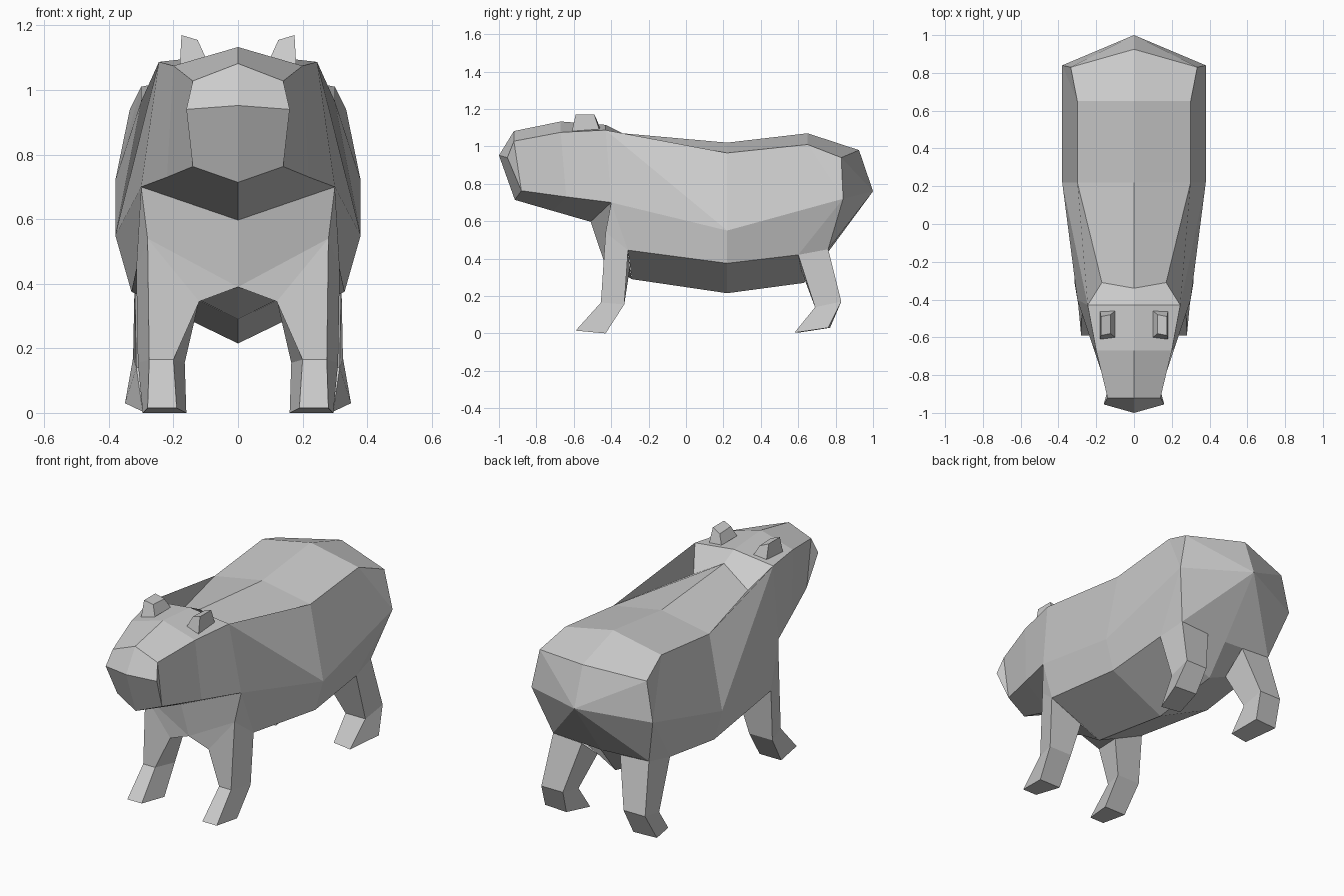
import bpy, bmesh

if "Cube" in bpy.data.objects:
    bpy.data.objects.remove(bpy.data.objects["Cube"])


def loft(bm, rings, closed=False, cap=False):
    """Skin a list of cross-sections; repeated points collapse to triangles."""
    for side in (1, -1):
        seen = {}

        def vert(p):
            if p not in seen:
                seen[p] = bm.verts.new((side * p[0], p[1], p[2]))
            return seen[p]

        def face(pts):
            vs = list(dict.fromkeys(vert(p) for p in pts))
            if len(vs) > 2 and not bm.faces.get(vs):
                bm.faces.new(vs)

        n = len(rings[0])
        for a, b in zip(rings, rings[1:]):
            for i in range(n if closed else n - 1):
                j = (i + 1) % n
                face((a[i], a[j], b[j], b[i]))
        if cap:
            face(rings[-1])


def part(name, *lofts, **options):
    """Build a mirrored object out of one or more lofts."""
    bm = bmesh.new()
    for rings in lofts:
        loft(bm, rings, **options)
    bmesh.ops.remove_doubles(bm, verts=bm.verts, dist=0.001)
    bmesh.ops.recalc_face_normals(bm, faces=bm.faces)
    mesh = bpy.data.meshes.new(name)
    bm.to_mesh(mesh)
    bm.free()
    obj = bpy.data.objects.new(name, mesh)
    bpy.context.collection.objects.link(obj)
    return obj


# Landmarks shared between neighbouring parts
brow = (.245, -.43, 1.087)
crown = (0, -.43, 1.115)
jaw = (.30, -.40, .70)
throat = (0, -.51, .597)
flank = (.38, .22, .55)
hip = (.38, .84, .72)
tail = (0, 1.0, .76)
elbow = (.315, -.31, .445)
shoulder = (.28, -.43, .54)
armpit_front = (.12, -.435, .345)
armpit_back = (.12, -.30, .35)
chest_low = (0, -.44, .39)
belly_front = (0, -.29, .29)
thigh_front = (.32, .60, .42)
thigh_back = (.30, .76, .45)

# Torso: half-sections from spine to belly, neck to tail
barrel = [
    [crown, brow, brow, jaw, elbow, belly_front],
    [(0, -.34, 1.07), (.17, -.31, .975), brow, jaw, elbow, belly_front],
    [(0, .22, 1.02), (.30, .22, .965), flank, flank, (.33, .22, .375), (0, .22, .215)],
    [(0, .65, 1.07), (.30, .65, 1.01), hip, hip, thigh_front, (0, .63, .27)],
    [(0, .925, .98), (.335, .83, .94), hip, hip, thigh_back, (0, .76, .435)],
    [tail] * 6,
]
chest = [
    [jaw, jaw, throat],
    [elbow, shoulder, chest_low],
    [shoulder, shoulder, armpit_front],
]
underside = [[chest_low, armpit_front], [belly_front, armpit_back]]
part("torso", barrel, chest, underside)

# Head: half-sections from crown to chin, capped by the blunt nose
part("head", [
    [crown, brow, jaw, throat],
    [(0, -.67, 1.133), (.20, -.67, 1.075), (.22, -.64, .73), (0, -.715, .656)],
    [(0, -.92, 1.082), (.14, -.92, 1.028), (.14, -.88, .763), (0, -.915, .714)],
    [(0, -1.0, .952), (.16, -.955, .94), (.14, -.88, .763), (0, -.915, .714)],
], cap=True)

# Front legs
part("front_legs", [
    [shoulder, elbow, armpit_back, armpit_front],
    [(.275, -.455, .165), (.31, -.33, .155), (.165, -.33, .155), (.20, -.455, .165)],
    [(.28, -.59, .015), (.295, -.43, 0), (.16, -.43, 0), (.19, -.59, .015)],
], closed=True, cap=True)

# Hind legs
part("hind_legs", [
    [thigh_front, thigh_back, (.12, .76, .44), (.12, .62, .326)],
    [(.315, .69, .14), (.325, .83, .17), (.19, .83, .17), (.19, .69, .14)],
    [(.295, .58, .004), (.35, .76, .03), (.21, .77, .03), (.18, .60, .004)],
], closed=True, cap=True)

# Ears
part("ears", [
    [(.10, -.60, 1.10), (.18, -.61, 1.08), (.18, -.46, 1.08), (.10, -.46, 1.10)],
    [(.125, -.58, 1.155), (.175, -.59, 1.17), (.175, -.49, 1.17), (.125, -.48, 1.15)],
], closed=True, cap=True)
